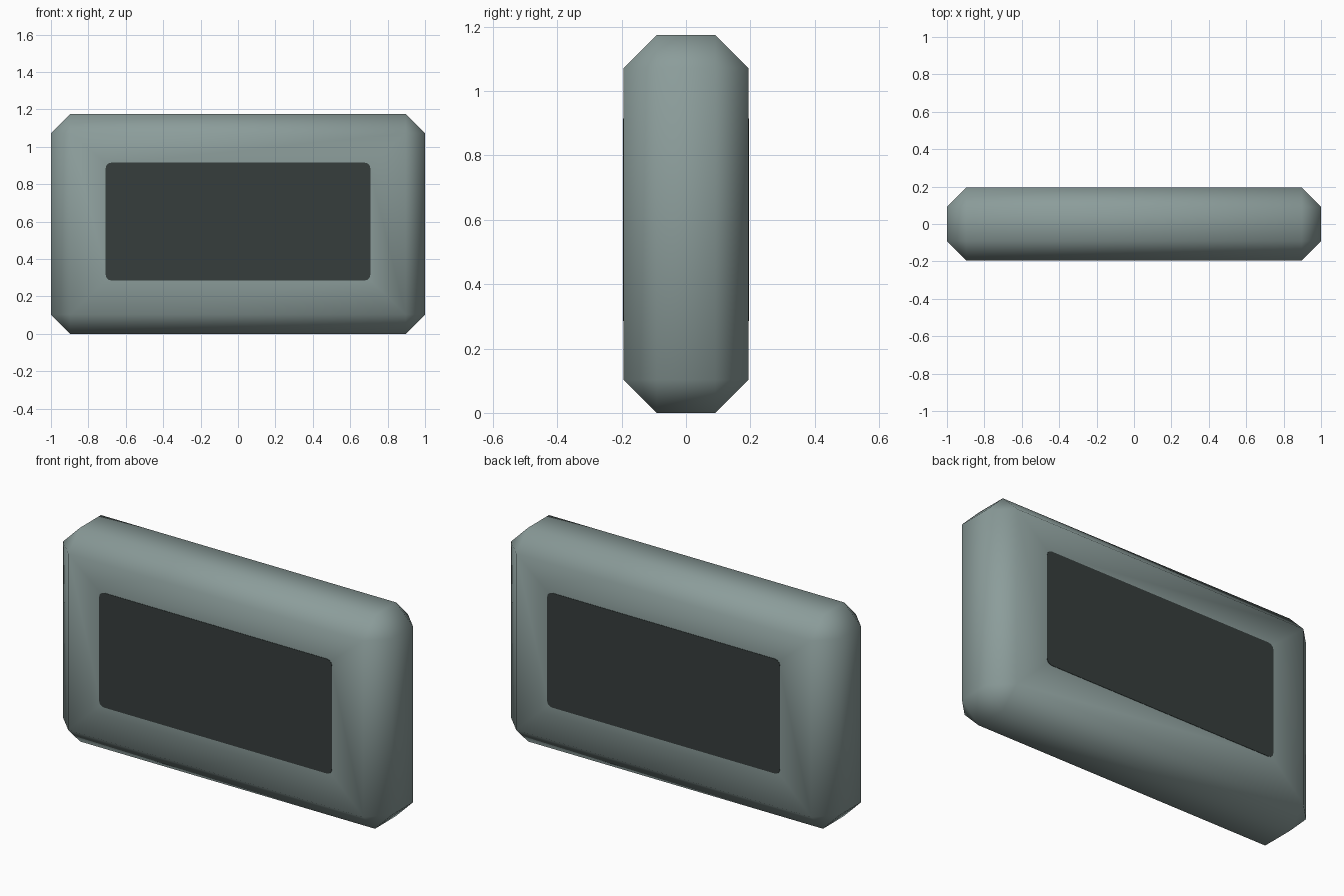
import bpy, bmesh, math
from mathutils import Vector

if "Cube" in bpy.data.objects:
    bpy.data.objects.remove(bpy.data.objects["Cube"])

W, D, H, CH = 2.0, 0.388, 1.175, 0.103
PANEL_Z, PANEL_W, PANEL_H, PANEL_R = 0.6, 1.415, 0.63, 0.03


def material(name, col):
    m = bpy.data.materials.new(name)
    m.diffuse_color = (*col, 1)
    m.use_nodes = True
    m.node_tree.nodes["Principled BSDF"].inputs["Base Color"].default_value = m.diffuse_color
    return m


def add_object(name, bm, mat):
    me = bpy.data.meshes.new(name)
    bm.normal_update()
    bm.to_mesh(me)
    bm.free()
    me.materials.append(mat)
    ob = bpy.data.objects.new(name, me)
    bpy.context.collection.objects.link(ob)
    return ob


shell = material("grey green", (0.26, 0.335, 0.325))
dark = material("dark slate", (0.037, 0.048, 0.046))

# Body: chamfered box, smooth shaded, with an inset frame around each panel
bm = bmesh.new()
bmesh.ops.create_cube(bm, size=1)
for v in bm.verts:
    v.co = Vector((v.co.x * W, v.co.y * D, (v.co.z + 0.5) * H))
bmesh.ops.bevel(bm, geom=bm.edges[:], offset=CH, segments=1,
                affect='EDGES', profile=0.5)
bm.normal_update()
broad = [f for f in bm.faces if abs(f.normal.y) > 0.99]
for f in broad:
    bmesh.ops.inset_individual(bm, faces=[f], thickness=0.15)
    for v in f.verts:
        v.co.x = math.copysign(PANEL_W / 2 - 0.01, v.co.x)
        v.co.z = PANEL_Z + math.copysign(PANEL_H / 2 - 0.01, v.co.z - H / 2)
for f in bm.faces:
    f.smooth = True
add_object("body", bm, shell)


# Dark panels: thin rounded plates on the front and back
def panel(name, side):
    bm = bmesh.new()
    pts = []
    for k, (sx, sz) in enumerate(((1, 1), (-1, 1), (-1, -1), (1, -1))):
        for i in range(4):
            a = math.radians(90 * k + 30 * i)
            pts.append((sx * (PANEL_W / 2 - PANEL_R) + PANEL_R * math.cos(a),
                        PANEL_Z + sz * (PANEL_H / 2 - PANEL_R) + PANEL_R * math.sin(a)))
    face = bm.faces.new([bm.verts.new((x, side * (D / 2 - 0.001), z)) for x, z in pts])
    ext = bmesh.ops.extrude_face_region(bm, geom=[face])
    for v in ext["geom"]:
        if isinstance(v, bmesh.types.BMVert):
            v.co.y = side * (D / 2 + 0.002)
    bmesh.ops.recalc_face_normals(bm, faces=bm.faces[:])
    add_object(name, bm, dark)


panel("front_panel", -1)
panel("back_panel", 1)
